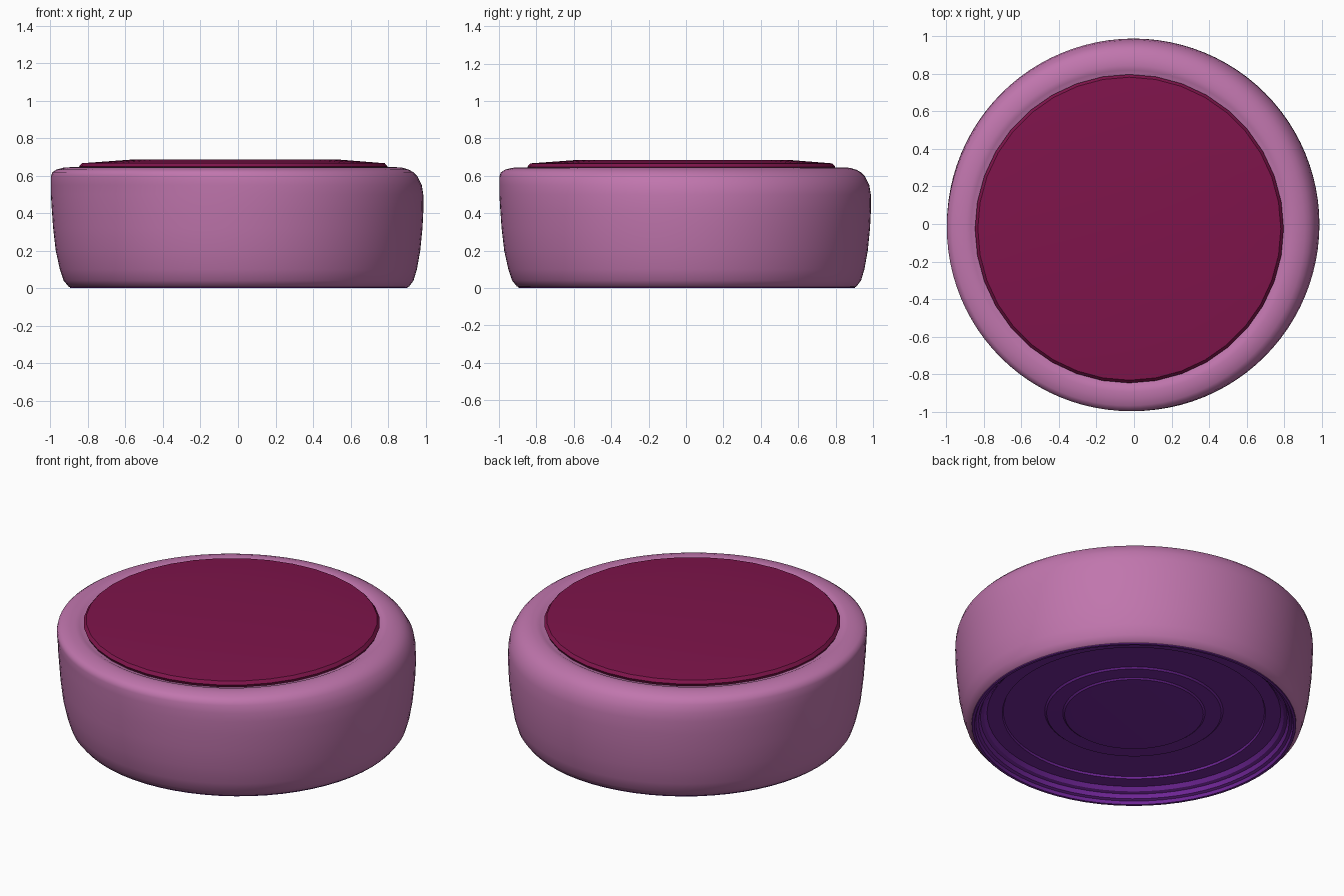
import bpy, bmesh, math

if "Cube" in bpy.data.objects:
    bpy.data.objects.remove(bpy.data.objects["Cube"])


def material(name, rgb):
    m = bpy.data.materials.new(name)
    m.diffuse_color = (*rgb, 1)
    m.use_nodes = True
    m.node_tree.nodes["Principled BSDF"].inputs["Base Color"].default_value = m.diffuse_color
    return m


def lathe(name, profile, sides, mat, angle):
    """Stack rings of (radius, z, diagonal offset); cap any closed end."""
    bm = bmesh.new()
    rings = []
    for r, z, off in profile:
        rings.append([bm.verts.new((off + r * math.cos(2 * math.pi * i / sides),
                                    off + r * math.sin(2 * math.pi * i / sides), z))
                      for i in range(sides)])
    for a, b in zip(rings, rings[1:]):
        for i in range(sides):
            j = (i + 1) % sides
            bm.faces.new((a[i], a[j], b[j], b[i]))
    bm.faces.new(rings[-1])
    bmesh.ops.recalc_face_normals(bm, faces=bm.faces)
    # open lathe shells: make the end cap face away from the body middle
    cap = [f for f in bm.faces if len(f.verts) == sides][0]
    want = 1 if profile[-1][1] > 0.3 else -1
    if cap.normal.z * want < 0:
        bmesh.ops.reverse_faces(bm, faces=bm.faces)
    me = bpy.data.meshes.new(name)
    bm.to_mesh(me)
    bm.free()
    ob = bpy.data.objects.new(name, me)
    bpy.context.collection.objects.link(ob)
    me.materials.append(mat)
    bpy.ops.object.select_all(action='DESELECT')
    ob.select_set(True)
    bpy.context.view_layer.objects.active = ob
    bpy.ops.object.shade_smooth_by_angle(angle=math.radians(angle))
    return ob


pink = material("pink_shell", (0.53, 0.18, 0.42))
crimson = material("crimson_lid", (0.21, 0.007, 0.07))
purple = material("purple_base", (0.17, 0.02, 0.33))

# Rounded body, leaning slightly towards front left at the top
lathe("body", [
    (0.900, 0.005, 0.005), (0.908, 0.008, 0.004), (0.933, 0.04, 0.003), (0.952, 0.10, 0.002),
    (0.972, 0.20, 0.0), (0.985, 0.32, -0.001), (0.991, 0.42, -0.002), (0.993, 0.50, -0.005),
    (0.989, 0.55, -0.009), (0.978, 0.595, -0.020), (0.963, 0.618, -0.027),
    (0.940, 0.632, -0.029), (0.905, 0.642, -0.027), (0.870, 0.645, -0.025),
    (0.845, 0.641, -0.025), (0.825, 0.630, -0.025)], 96, pink, 60)

# Shallow lid on top
lathe("lid", [
    (0.815, 0.632, -0.025), (0.823, 0.648, -0.025), (0.808, 0.666, -0.025),
    (0.56, 0.685, -0.015)], 36, crimson, 20)

# Recessed underside with concentric steps
lathe("base", [
    (0.902, 0.012, 0.004), (0.900, 0.0, 0.004), (0.885, 0.0, 0.004), (0.878, 0.018, 0.004),
    (0.862, 0.024, 0.004), (0.852, 0.048, 0.004), (0.832, 0.054, 0.004),
    (0.815, 0.075, 0.004), (0.73, 0.075, 0.004), (0.725, 0.087, 0.004),
    (0.495, 0.087, 0.004), (0.485, 0.078, 0.004), (0.395, 0.076, 0.004),
    (0.385, 0.068, 0.004), (0.32, 0.066, 0.004)], 64, purple, 25)
